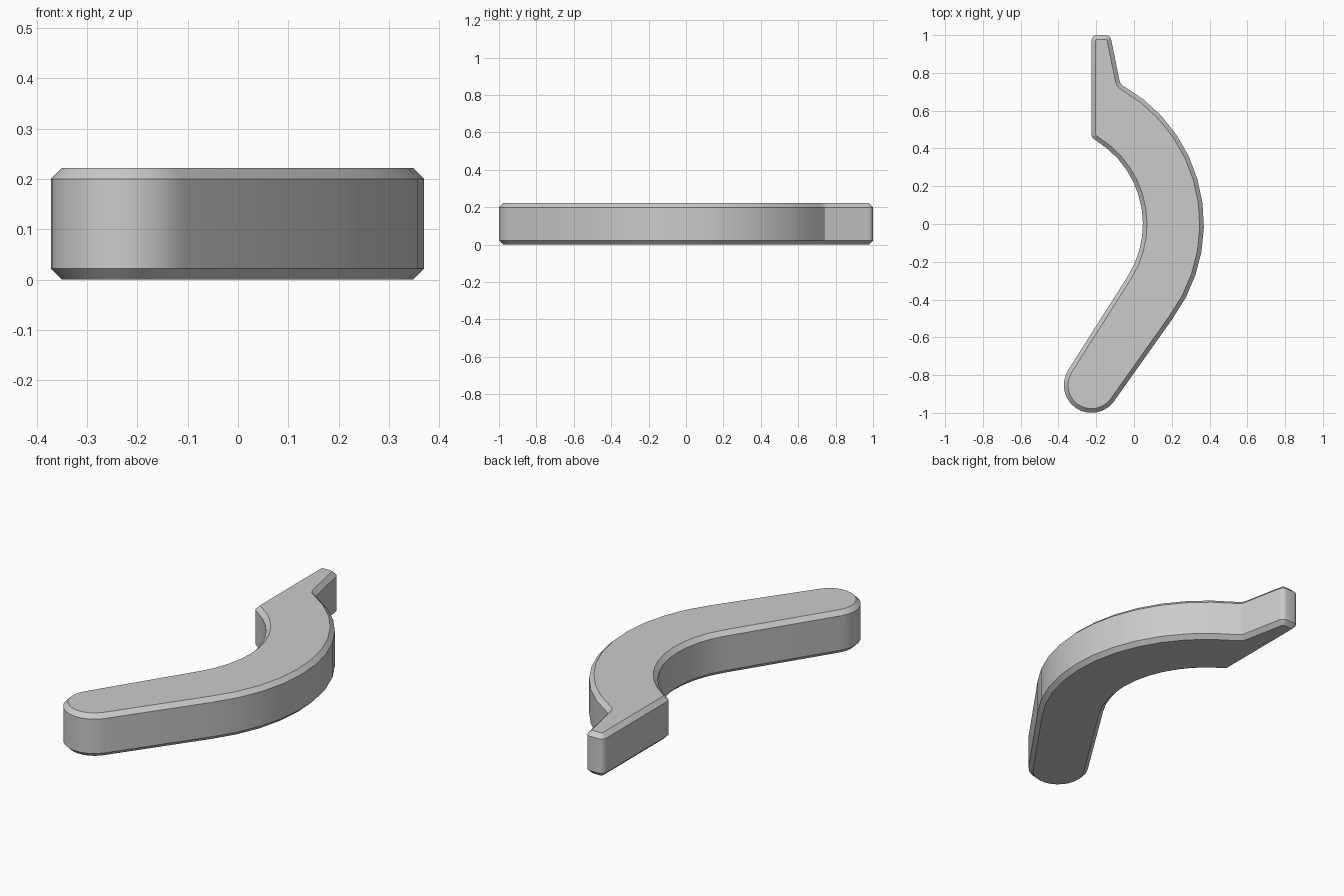
import bpy, bmesh
from math import cos, sin, radians

cube = bpy.data.objects.get("Cube")
if cube:
    bpy.data.objects.remove(cube, do_unlink=True)

HEIGHT = 0.222
CHAMFER = 0.022


def arc(cx, cy, r, start, end, steps):
    """Points on an arc, angles in degrees."""
    angles = [radians(start + (end - start) * i / steps) for i in range(steps + 1)]
    return [(cx + r * cos(a), cy + r * sin(a)) for a in angles]


# Outline, counter-clockwise
outline = (
    arc(-0.47, 0, 0.84, -36.4, 60.5, 11)              # outer curve
    + [(-0.070, 0.742), (-0.077, 0.760)]              # notch below the tip
    + arc(-0.15, 0.97, 0.03, 13, 90, 4)               # tip
    + arc(-0.195, 0.97, 0.03, 90, 180, 4)
    + arc(-0.195, 0.474, 0.03, 180, 240, 3)           # inner corner
    + arc(-0.47, 0, 0.517, 58.5, -32.3, 11)           # inner curve
    + arc(-0.225, -0.853, 0.147, 148, 322, 12)        # rounded handle end
)

# Extrude the outline and chamfer both rims
bm = bmesh.new()
base = bm.faces.new([bm.verts.new((x, y, 0)) for x, y in outline])
ext = bmesh.ops.extrude_face_region(bm, geom=[base], use_keep_orig=True)
top_verts = [v for v in ext["geom"] if isinstance(v, bmesh.types.BMVert)]
bmesh.ops.translate(bm, verts=top_verts, vec=(0, 0, HEIGHT))
bmesh.ops.recalc_face_normals(bm, faces=bm.faces)
rims = [e for e in bm.edges if abs(e.verts[0].co.z - e.verts[1].co.z) < 1e-5]
bmesh.ops.bevel(bm, geom=rims, offset=CHAMFER, segments=1,
                affect='EDGES', profile=0.5, clamp_overlap=False)
mesh = bpy.data.meshes.new("curved_handle")
bm.to_mesh(mesh)
bm.free()

handle = bpy.data.objects.new("curved_handle", mesh)
bpy.context.collection.objects.link(handle)

# Plain grey
grey = bpy.data.materials.new("grey")
grey.use_nodes = True
colour = (0.6, 0.6, 0.6, 1)
grey.diffuse_color = colour
grey.node_tree.nodes["Principled BSDF"].inputs["Base Color"].default_value = colour
mesh.materials.append(grey)

bpy.ops.object.select_all(action='DESELECT')
handle.select_set(True)
bpy.context.view_layer.objects.active = handle
bpy.ops.object.shade_smooth_by_angle(angle=radians(30))
